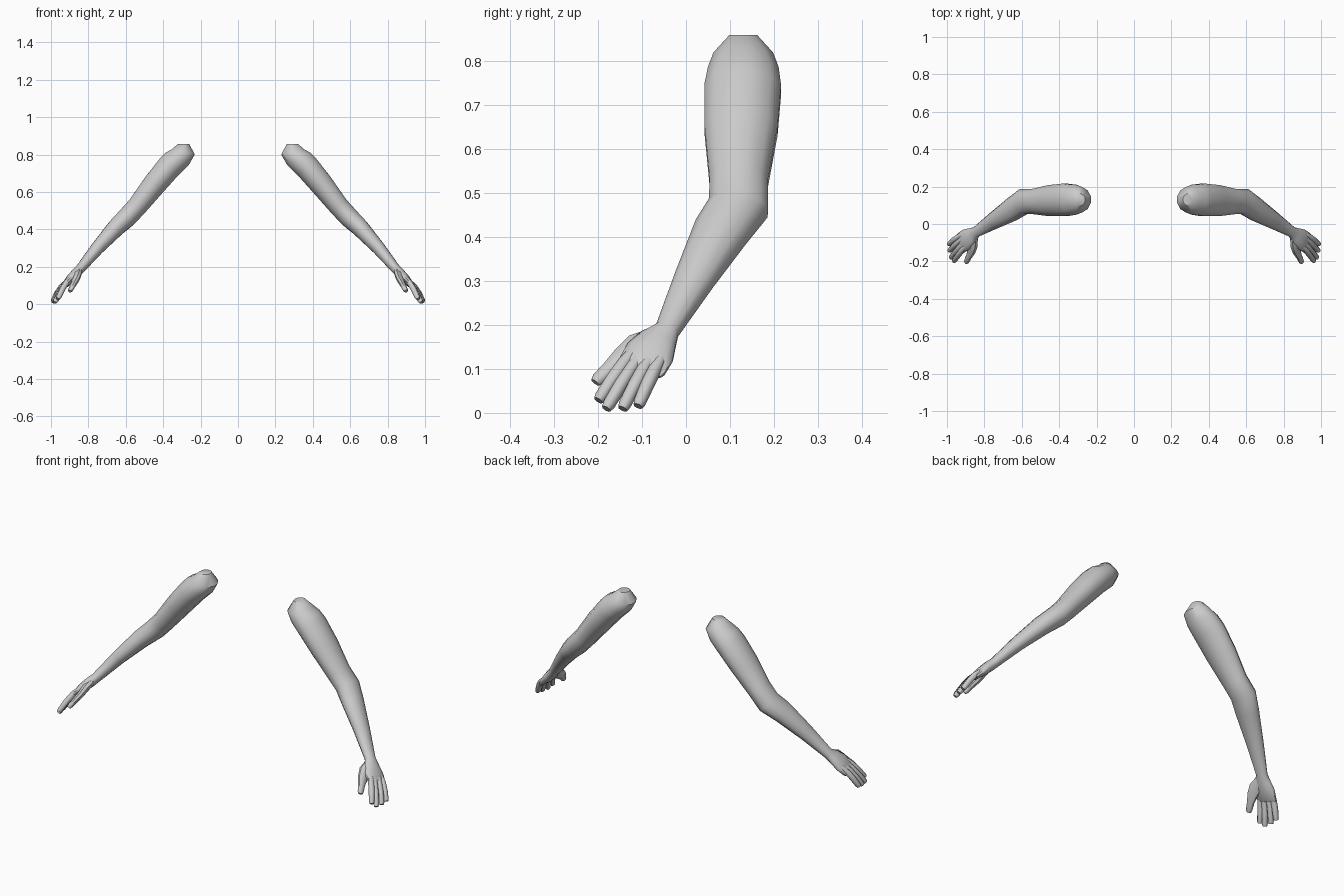
import bpy, bmesh, math
from mathutils import Vector

if "Cube" in bpy.data.objects:
    bpy.data.objects.remove(bpy.data.objects["Cube"])

skin = bpy.data.materials.new("light_grey")
skin.diffuse_color = (0.6, 0.6, 0.6, 1)
skin.use_nodes = True
skin.node_tree.nodes["Principled BSDF"].inputs["Base Color"].default_value = skin.diffuse_color
UP = Vector((0.73, 0, 0.68)).normalized()   # back-of-hand direction, shared by the sections


def loft(name, rings, sides, power=1.0):
    """Skin rings (x, y, z, half thickness, half width[, tilt in degrees]) on both sides.
    A power below 1 squares the section; the tilt fixes a section's slope in the xz plane."""
    bm = bmesh.new()
    pts = [Vector(r[:3]) for r in rings]
    loops = []

    def bulge(v):
        return math.copysign(abs(v) ** power, v)

    for i, r in enumerate(rings):
        a, b = pts[max(i - 1, 0)], pts[min(i + 1, len(pts) - 1)]
        if 0 < i < len(pts) - 1:
            t = (pts[i] - a).normalized() + (b - pts[i]).normalized()
        else:
            t = b - a
        if len(r) > 5:
            ang = math.radians(r[5])
            t = Vector((math.sin(ang), 0, -math.cos(ang)))
        t.normalize()
        side = UP.cross(t).normalized()
        up = t.cross(side)
        loop = []
        for k in range(sides):
            ang = 2 * math.pi * (k + 0.5) / sides
            loop.append(bm.verts.new(pts[i] + up * r[3] * bulge(math.cos(ang))
                                     + side * r[4] * bulge(math.sin(ang))))
        loops.append(loop)
    for p, q in zip(loops, loops[1:]):
        for k in range(sides):
            n = (k + 1) % sides
            bm.faces.new((p[k], p[n], q[n], q[k]))
    bm.faces.new(loops[0])
    bm.faces.new(loops[-1])
    bmesh.ops.recalc_face_normals(bm, faces=bm.faces)
    me = bpy.data.meshes.new(name)
    bm.to_mesh(me)
    bm.free()
    me.materials.append(skin)
    ob = bpy.data.objects.new(name, me)
    bpy.context.collection.objects.link(ob)
    ob.modifiers.new("both_sides", 'MIRROR').use_mirror_merge = False
    bpy.ops.object.select_all(action='DESELECT')
    ob.select_set(True)
    bpy.context.view_layer.objects.active = ob
    bpy.ops.object.shade_smooth_by_angle(angle=math.radians(50))
    return ob


# Shoulder with a flat top, upper arm, elbow, forearm, wrist and palm in one skin
loft("arm", [
    (0.291, 0.130, 0.858, 0.030, 0.033, 0),
    (0.292, 0.130, 0.815, 0.065, 0.070, 13),
    (0.325, 0.130, 0.778, 0.073, 0.083, 27),
    (0.368, 0.129, 0.735, 0.069, 0.090),
    (0.445, 0.125, 0.643, 0.065, 0.086),
    (0.537, 0.120, 0.526, 0.056, 0.069),
    (0.592, 0.119, 0.466, 0.055, 0.071),
    (0.651, 0.079, 0.411, 0.049, 0.065),
    (0.750, 0.018, 0.302, 0.037, 0.047),
    (0.845, -0.043, 0.187, 0.026, 0.029),
    (0.867, -0.063, 0.165, 0.027, 0.046),
    (0.893, -0.081, 0.138, 0.025, 0.058),
    (0.923, -0.100, 0.105, 0.017, 0.058),
    (0.930, -0.105, 0.097, 0.012, 0.053),
], 12)

# Fingers: root buried in the palm, slightly raised middle joint and blunt tip
fingers = {
    "index_finger": ((0.893, -0.114, 0.146), (0.964, -0.199, 0.029)),
    "middle_finger": ((0.900, -0.096, 0.140), (0.980, -0.181, 0.010)),
    "ring_finger": ((0.910, -0.076, 0.132), (0.988, -0.144, 0.010)),
    "little_finger": ((0.918, -0.057, 0.124), (0.991, -0.109, 0.016)),
}
for name, (root, tip) in fingers.items():
    a, b = Vector(root), Vector(tip)
    rings = []
    for f, lift, r in ((0, -0.002, 0.012), (0.3, 0.005, 0.0155), (0.6, 0.005, 0.0155),
                       (0.93, 0, 0.014), (1.0, -0.001, 0.011)):
        rings.append((*(a.lerp(b, f) + UP * lift), r, r))
    loft(name, rings, 8, 0.9)

# Thumb, with a broad web merging into the palm
loft("thumb", [
    (0.854, -0.070, 0.172, 0.020, 0.024),
    (0.862, -0.110, 0.152, 0.021, 0.034),
    (0.869, -0.142, 0.127, 0.018, 0.028),
    (0.882, -0.172, 0.102, 0.015, 0.019),
    (0.895, -0.199, 0.077, 0.013, 0.016),
    (0.899, -0.206, 0.069, 0.009, 0.012),
], 8)
